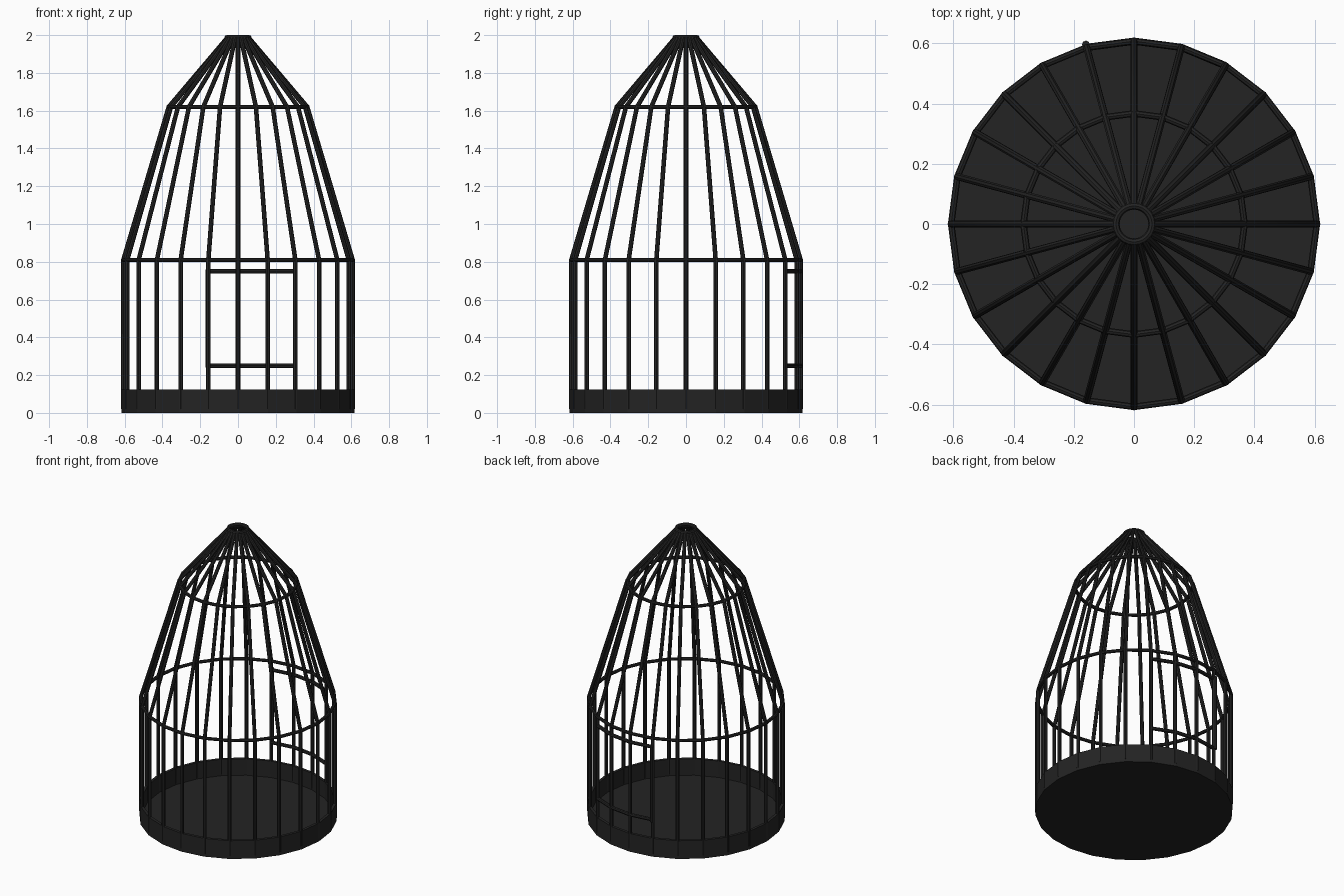
import bpy, bmesh, math

if "Cube" in bpy.data.objects:
    bpy.data.objects.remove(bpy.data.objects["Cube"])

SIDES = 24
STEP = 2 * math.pi / SIDES

iron = bpy.data.materials.new("black_iron")
iron.diffuse_color = (0.017, 0.017, 0.017, 1)
iron.use_nodes = True
iron.node_tree.nodes["Principled BSDF"].inputs["Base Color"].default_value = iron.diffuse_color


def polar(r, a, z):
    return (r * math.cos(a), r * math.sin(a), z)


def tubes(name, paths, radius, cyclic=False):
    """Round rods swept along straight-segment paths, turned into a mesh."""
    cu = bpy.data.curves.new(name, 'CURVE')
    cu.dimensions = '3D'
    cu.bevel_depth = radius
    cu.bevel_resolution = 2
    cu.use_fill_caps = True
    for pts in paths:
        sp = cu.splines.new('POLY')
        sp.points.add(len(pts) - 1)
        for p, co in zip(sp.points, pts):
            p.co = (*co, 1)
        sp.use_cyclic_u = cyclic
    cu.materials.append(iron)
    ob = bpy.data.objects.new(name, cu)
    bpy.context.collection.objects.link(ob)
    bpy.ops.object.select_all(action='DESELECT')
    ob.select_set(True)
    bpy.context.view_layer.objects.active = ob
    bpy.ops.object.convert(target='MESH')
    bpy.ops.object.shade_smooth_by_angle(angle=math.radians(40))
    return ob


def arc(r, z, first, last):
    return [polar(r, i * STEP, z) for i in range(first, last + 1)]


# Shallow base tray: outer wall, rim, inner wall and floor
bm = bmesh.new()
profile = [(0.617, 0), (0.617, 0.125), (0.598, 0.125), (0.598, 0.012)]
loops = [[bm.verts.new(polar(r, i * STEP, z)) for i in range(SIDES)] for r, z in profile]
for a, b in zip(loops, loops[1:]):
    for i in range(SIDES):
        j = (i + 1) % SIDES
        bm.faces.new((a[i], a[j], b[j], b[i]))
bm.faces.new(loops[0][::-1])
bm.faces.new(loops[-1])
bmesh.ops.recalc_face_normals(bm, faces=bm.faces)
me = bpy.data.meshes.new("base_tray")
bm.to_mesh(me)
bm.free()
me.materials.append(iron)
bpy.context.collection.objects.link(bpy.data.objects.new("base_tray", me))

# Upright bars, bending inward twice to the crown
bar_profile = [(0.607, 0.02), (0.607, 0.81), (0.367, 1.62), (0.056, 1.987)]
tubes("cage_bars",
      [[polar(r, i * STEP, z) for r, z in bar_profile] for i in range(SIDES)], 0.012)

# Hoops at each bend and at the crown
for name, r, z, rad in (("lower_hoop", 0.607, 0.81, 0.011),
                        ("upper_hoop", 0.367, 1.62, 0.011),
                        ("crown_hoop", 0.06, 1.988, 0.012)):
    tubes(name, [arc(r, z, 0, SIDES - 1)], rad, cyclic=True)

# Door at the back: curved rails from 60 to 105 degrees, and a hinge post
tubes("door_rails", [arc(0.607, z, 4, 7) for z in (0.25, 0.75)], 0.012)
tubes("door_hinge", [[polar(0.617, 7 * STEP, z) for z in (0.24, 0.76)]], 0.013)
